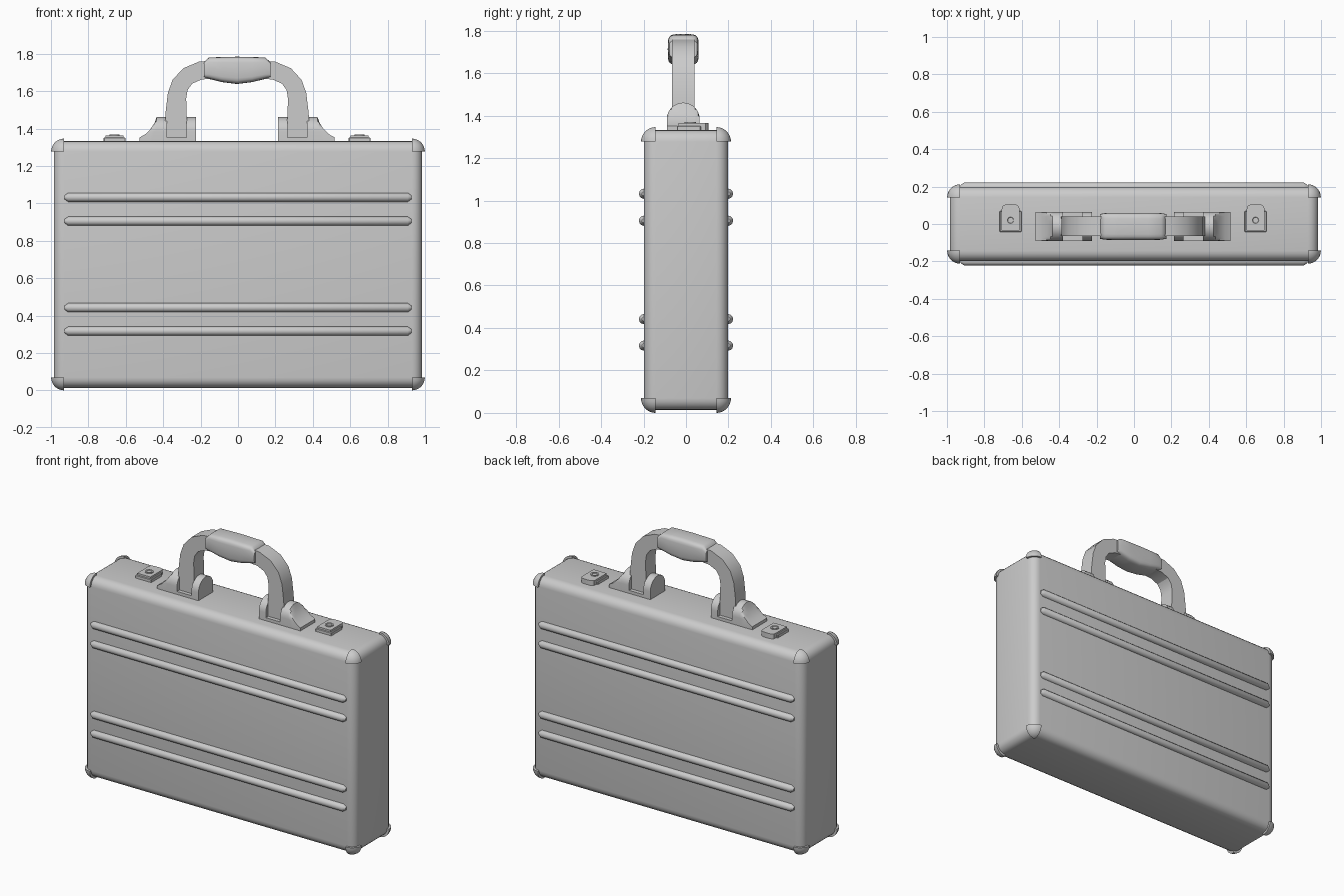
import bpy, bmesh
from math import sin, cos, pi, radians

if "Cube" in bpy.data.objects:
    bpy.data.objects.remove(bpy.data.objects["Cube"])

CX, CY, TOP = -0.005, -0.013, 1.332      # centre of the top hardware, case top
HX, HY, BOT, R = 0.985, 0.198, 0.014, 0.055


def finish(name, bm, angle=35):
    bmesh.ops.remove_doubles(bm, verts=bm.verts, dist=1e-5)
    bmesh.ops.recalc_face_normals(bm, faces=bm.faces)
    me = bpy.data.meshes.new(name)
    bm.to_mesh(me)
    bm.free()
    ob = bpy.data.objects.new(name, me)
    bpy.context.collection.objects.link(ob)
    bpy.ops.object.select_all(action='DESELECT')
    ob.select_set(True)
    bpy.context.view_layer.objects.active = ob
    bpy.ops.object.shade_smooth_by_angle(angle=radians(angle))
    return ob


def loft(name, rings, angle=35):
    """Skin a row of equal-length closed rings and cap both ends."""
    bm = bmesh.new()
    vs = [[bm.verts.new(p) for p in ring] for ring in rings]
    n = len(rings[0])
    for a, b in zip(vs, vs[1:]):
        for i in range(n):
            j = (i + 1) % n
            bm.faces.new((a[i], a[j], b[j], b[i]))
    bm.faces.new(vs[0])
    bm.faces.new(vs[-1])
    return finish(name, bm, angle)


def box(name, x0, x1, y0, y1, z0, z1, bevel=0.0, segs=1):
    bm = bmesh.new()
    bmesh.ops.create_cube(bm, size=1)
    for v in bm.verts:
        v.co = ((x0 + x1) / 2 + v.co.x * (x1 - x0), (y0 + y1) / 2 + v.co.y * (y1 - y0),
                (z0 + z1) / 2 + v.co.z * (z1 - z0))
    if bevel:
        bmesh.ops.bevel(bm, geom=bm.edges[:], offset=bevel, segments=segs,
                        profile=0.5, affect='EDGES')
    return finish(name, bm)


# Case shell with rounded edges
box("case_body", -HX, HX, -HY, HY, BOT, TOP, R, 5)

# Corner guards: sphere octants slightly proud of the rounded corners
RC = R + 0.014
for sx in (-1, 1):
    for sy in (-1, 1):
        for sz, zc in ((-1, BOT + R), (1, TOP - R)):
            rings = []
            for k in range(8):
                t = max(k / 7 * pi / 2, 0.02)
                z = zc + sz * RC * cos(t)
                ox, oy = sx * (HX - R), sy * (HY - R)
                rings.append([(ox, oy, z)] + [
                    (ox + sx * RC * sin(t) * cos(p * pi / 14),
                     oy + sy * RC * sin(t) * sin(p * pi / 14), z) for p in range(8)])
            loft("corner_guard", rings)

# Ribs on front and back
for sy in (-1, 1):
    for z in (1.032, 0.905, 0.442, 0.317):
        rings = [[(x, sy * HY + 0.024 * s * cos(a * pi / 6), z + 0.024 * s * sin(a * pi / 6))
                  for a in range(12)]
                 for x, s in ((-0.928, 0.4), (-0.908, 1), (0.908, 1), (0.928, 0.4))]
        loft("panel_rib", rings)

# Handle brackets: arched cheeks with a curved outer foot
W = 0.077
arch = [(-W, -0.01)] + [(-W * cos(k * pi / 16), 0.052 + W * sin(k * pi / 16))
                        for k in range(17)] + [(W, -0.01)]
stations = [(0.522, 0.02), (0.49, 0.038), (0.462, 0.066), (0.441, 0.098), (0.43, 0.13),
            (0.375, 0.13), (0.3749, 0.02), (0.2701, 0.02), (0.27, 0.13), (0.22, 0.13)]
for s in (-1, 1):
    loft("handle_bracket",
         [[(CX + s * x, CY + y, TOP + min(z, h)) for y, z in arch] for x, h in stations], 30)

# Handle strap: flat bar bent into an arch (outer and inner edge points)
outer = [(0.387, 1.345), (0.383, 1.48), (0.37, 1.59), (0.345, 1.66), (0.288, 1.722),
         (0.205, 1.757), (0.12, 1.762)]
inner = [(0.262, 1.345), (0.27, 1.48), (0.272, 1.56), (0.265, 1.605), (0.24, 1.64),
         (0.19, 1.662), (0.12, 1.668)]
pairs = list(zip(outer, inner))
path = [(-1, o, i) for o, i in pairs] + [(1, o, i) for o, i in reversed(pairs)]
T = 0.052
loft("handle_strap", [[(CX + s * o[0], CY - T, o[1]), (CX + s * o[0], CY + T, o[1]),
                       (CX + s * i[0], CY + T, i[1]), (CX + s * i[0], CY - T, i[1])]
                      for s, o, i in path], 30)

# Padded grip with a swollen underside
half = [(0.178, 1.755, 1.672, 0.066), (0.15, 1.780, 1.665, 0.071), (0.08, 1.782, 1.648, 0.073),
        (0.0, 1.784, 1.638, 0.073)]
full = [(-x, a, b, w) for x, a, b, w in half] + [h for h in half[-2::-1]]


def sq(v):
    return (1 if v >= 0 else -1) * abs(v) ** 0.42


rings = []
for x, zt, zb, w in full:
    rings.append([(CX + x, CY + w * sq(cos(a * pi / 12)),
                   (zt + zb) / 2 + (zt - zb) / 2 * sq(sin(a * pi / 12))) for a in range(24)])
loft("handle_grip", rings, 50)

# Latches: base plate, raised tab with a rounded back, and a keyhole ring
for s in (-1, 1):
    x = CX + s * 0.655
    box("latch_base", x - 0.058, x + 0.058, -0.042, 0.07, TOP - 0.01, TOP + 0.02, 0.003)
    outline = [(-0.048, -0.036), (0.048, -0.036)] + [
        (0.048 * (1 if cos(a * pi / 8) > 0 else -1) * abs(cos(a * pi / 8)) ** 0.6,
         0.073 + 0.033 * abs(sin(a * pi / 8)) ** 0.6) for a in range(9)]
    loft("latch_tab", [[(x + px, py, z) for px, py in outline]
                       for z in (TOP - 0.01, TOP + 0.032)], 30)
    loft("latch_lock_ring", [[(x + r * cos(a * pi / 8), 0.02 + r * sin(a * pi / 8), z)
                              for a in range(16)]
                             for r, z in ((0.026, TOP + 0.02), (0.026, TOP + 0.037),
                                          (0.017, TOP + 0.037), (0.015, TOP + 0.033))], 30)
